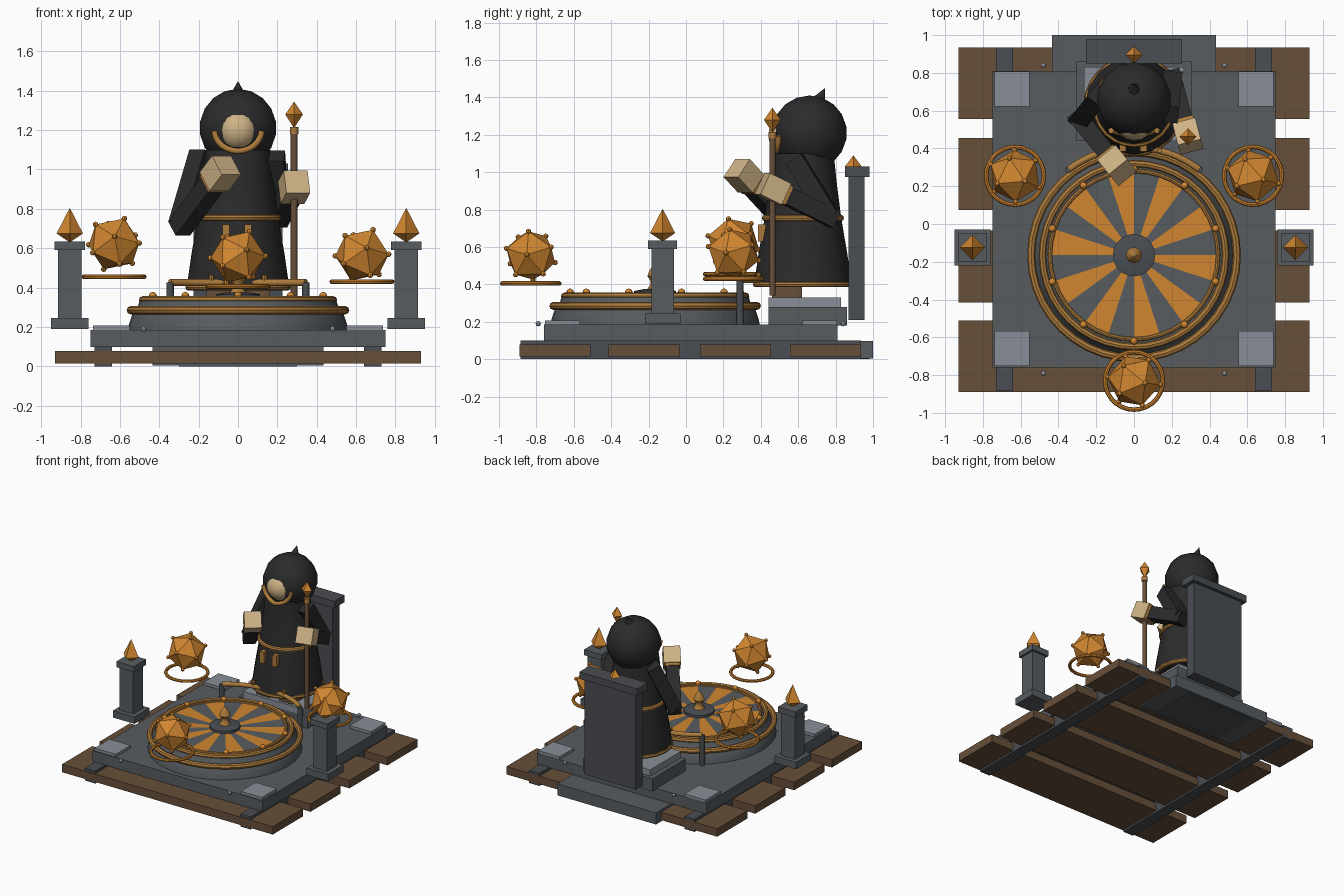
import bpy, bmesh, math
from mathutils import Vector, Matrix, Euler

if "Cube" in bpy.data.objects:
    bpy.data.objects.remove(bpy.data.objects["Cube"])


def material(name, rgb):
    m = bpy.data.materials.new(name)
    m.diffuse_color = (*rgb, 1)
    m.use_nodes = True
    m.node_tree.nodes["Principled BSDF"].inputs["Base Color"].default_value = m.diffuse_color
    return m


STONE = material("stone grey", (0.095, 0.107, 0.118))
SLATE = material("dark slate", (0.068, 0.075, 0.085))
PALE = material("pale stone", (0.25, 0.27, 0.31))
WOOD = material("brown wood", (0.135, 0.078, 0.042))
AMBER = material("amber", (0.64, 0.24, 0.03))
BRASS = material("brass", (0.42, 0.20, 0.045))
CLOTH = material("charcoal cloth", (0.024, 0.024, 0.024))
SKIN = material("tan skin", (0.62, 0.45, 0.24))


def finish(name, bm, mats, loc=(0, 0, 0), rot=None, smooth=False):
    bmesh.ops.recalc_face_normals(bm, faces=bm.faces)
    me = bpy.data.meshes.new(name)
    bm.to_mesh(me)
    bm.free()
    for m in mats if isinstance(mats, list) else [mats]:
        me.materials.append(m)
    ob = bpy.data.objects.new(name, me)
    ob.location = loc
    if rot is not None:
        ob.rotation_euler = rot
    bpy.context.collection.objects.link(ob)
    if smooth:
        bpy.ops.object.select_all(action='DESELECT')
        ob.select_set(True)
        bpy.context.view_layer.objects.active = ob
        bpy.ops.object.shade_smooth_by_angle(angle=math.radians(40))
    return ob


def box(name, mat, x0, x1, y0, y1, z0, z1):
    bm = bmesh.new()
    bmesh.ops.create_cube(bm, size=1)
    bmesh.ops.scale(bm, vec=(x1 - x0, y1 - y0, z1 - z0), verts=bm.verts)
    return finish(name, bm, mat, ((x0 + x1) / 2, (y0 + y1) / 2, (z0 + z1) / 2))


def lathe(name, mat, profile, loc, n=16, smooth=True, rot=None):
    """Spin (radius, height) points about z; the ends are capped."""
    bm = bmesh.new()
    rings = []
    for r, z in profile:
        if r == 0:
            rings.append([bm.verts.new((0, 0, z))])
        else:
            rings.append([bm.verts.new((r * math.cos(math.tau * i / n), r * math.sin(math.tau * i / n), z))
                          for i in range(n)])
    for a, b in zip(rings, rings[1:]):
        for i in range(n):
            q = [a[i % len(a)], a[(i + 1) % len(a)], b[(i + 1) % len(b)], b[i % len(b)]]
            bm.faces.new(list(dict.fromkeys(q)))
    for ring in (rings[0], rings[-1]):
        if len(ring) > 2:
            bm.faces.new(ring)
    return finish(name, bm, mat, loc, rot, smooth)


def torus(name, mat, loc, R, r, n=40, k=8):
    bm = bmesh.new()
    g = [[bm.verts.new(((R + r * math.cos(math.tau * j / k)) * math.cos(math.tau * i / n),
                        (R + r * math.cos(math.tau * j / k)) * math.sin(math.tau * i / n),
                        r * math.sin(math.tau * j / k))) for j in range(k)] for i in range(n)]
    for i in range(n):
        for j in range(k):
            bm.faces.new((g[i][j], g[(i + 1) % n][j], g[(i + 1) % n][(j + 1) % k], g[i][(j + 1) % k]))
    return finish(name, bm, mat, loc, smooth=True)


def ball(name, mat, loc, r, u=12, v=8):
    bm = bmesh.new()
    bmesh.ops.create_uvsphere(bm, u_segments=u, v_segments=v, radius=r)
    return finish(name, bm, mat, loc, smooth=True)


def tube(name, mat, pts, r):
    cu = bpy.data.curves.new(name, 'CURVE')
    cu.dimensions = '3D'
    cu.bevel_depth, cu.bevel_resolution, cu.use_fill_caps = r, 2, True
    s = cu.splines.new('POLY')
    s.points.add(len(pts) - 1)
    for p, c in zip(s.points, pts):
        p.co = (*c, 1)
    cu.materials.append(mat)
    ob = bpy.data.objects.new(name, cu)
    bpy.context.collection.objects.link(ob)
    return ob


def limb(name, mat, a, b, w):
    """Square bar from a to b."""
    a, b = Vector(a), Vector(b)
    bm = bmesh.new()
    bmesh.ops.create_cube(bm, size=1)
    bmesh.ops.scale(bm, vec=(w, w, (b - a).length), verts=bm.verts)
    return finish(name, bm, mat, (a + b) / 2, (b - a).to_track_quat('Z', 'Y').to_euler())


def gem(name, loc, r, low, high):
    return lathe(name, AMBER, [(0, -low), (r, 0), (0, high)], loc, 4, False)


# Timber raft
for i, y in enumerate((-0.89, -0.415, 0.075, 0.555)):
    box(f"plank_{i}", WOOD, -0.93, 0.93, y, y + 0.38, 0.015, 0.078)
for s in (-1, 1):
    box("batten", SLATE, s * 0.685 - 0.045, s * 0.685 + 0.045, -0.885, 0.935, 0, 0.1)

# Stone platform, corner plates and pins
box("platform", STONE, -0.75, 0.75, -0.76, 0.81, 0.098, 0.185)
box("back_step", STONE, -0.435, 0.435, 0.60, 1.0, 0.005, 0.097)
box("step_foot", SLATE, -0.3, 0.3, 0.6, 0.98, 0, 0.02)
for x in (-0.645, 0.645):
    for y in (-0.66, 0.715):
        box("corner_plate", PALE, x - 0.093, x + 0.093, y - 0.093, y + 0.093, 0.18, 0.207)
    for y in (-0.79, 0.84):
        ball("pin", PALE, (math.copysign(0.48, x), y, 0.19), 0.014, 8, 6)

# Figure plinth and back slab
box("plinth", STONE, -0.305, 0.305, 0.44, 0.86, 0.18, 0.28)
box("plinth_top", PALE, -0.265, 0.265, 0.44, 0.83, 0.28, 0.33)
box("back_slab", SLATE, -0.225, 0.225, 0.87, 0.955, 0.21, 0.975)
box("slab_cap", SLATE, -0.255, 0.255, 0.85, 0.98, 0.975, 1.03)
gem("slab_gem", (0, 0.895, 1.03), 0.045, 0.12, 0.06)

# Side pillars with gem tips
for s in (-1, 1):
    for part, w, z0, z1 in (("base", 0.095, 0.19, 0.245), ("shaft", 0.06, 0.24, 0.6), ("cap", 0.077, 0.59, 0.635)):
        box("pillar_" + part, STONE, s * 0.855 - w, s * 0.855 + w, -0.125 - w, -0.125 + w, z0, z1)
    gem("pillar_gem", (s * 0.855, -0.125, 0.675), 0.067, 0.045, 0.13)

# Round dais with brass rings
C = Vector((0, -0.165, 0))
lathe("dais", STONE, [(0.56, 0.18), (0.555, 0.21), (0.535, 0.27), (0.51, 0.3), (0.5, 0.335)], C, 40)
torus("outer_ring", BRASS, C + Vector((0, 0, 0.285)), 0.545, 0.021)
torus("inner_ring", BRASS, C + Vector((0, 0, 0.337)), 0.485, 0.019)
torus("wheel_rim", BRASS, C + Vector((0, 0, 0.343)), 0.445, 0.012)

# Wheel of alternating wedges
bm = bmesh.new()
hub = bm.verts.new((0, 0, 0.345))
rim = [bm.verts.new((0.44 * math.cos(math.tau * i / 60), 0.44 * math.sin(math.tau * i / 60), 0.345)) for i in range(60)]
for i in range(60):
    f = bm.faces.new((hub, rim[i], rim[(i + 1) % 60]))
    f.material_index = (i // 3) % 2
finish("wheel", bm, [STONE, AMBER], C)
for i in range(10):
    a = math.radians(18 + 36 * i)
    ball("rim_bead", AMBER, C + Vector((0.455 * math.cos(a), 0.455 * math.sin(a), 0.358)), 0.02, 8, 6)

# Hub and finial
lathe("hub", SLATE, [(0.112, 0.34), (0.112, 0.365), (0.06, 0.375)], C, 20)
lathe("hub_finial", BRASS, [(0.045, 0.37), (0.025, 0.4), (0.025, 0.42), (0.042, 0.445), (0.03, 0.475), (0.01, 0.5), (0, 0.51)], C, 12)

# Curved rail on two posts
arc = [C + Vector((0.57 * math.sin(t), 0.57 * math.cos(t), 0.425)) for t in [-0.65 + 1.3 * i / 16 for i in range(17)]]
tube("rail", BRASS, arc, 0.018)
for s in (-1, 1):
    lathe("rail_post", SLATE, [(0.019, 0.18), (0.019, 0.425)], (s * 0.345, 0.289, 0), 10)
    lathe("rail_knob", BRASS, [(0.014, 0.42), (0.014, 0.465)], (s * 0.135, 0.389, 0), 8)

# Floating lanterns: studded icosahedra above brass hoops
for x, y, z, hoop, turn in ((0, -0.83, 0.555, 0.405, 0.3), (-0.63, 0.255, 0.622, 0.455, 0.0), (0.63, 0.255, 0.565, 0.43, 0.15)):
    bm = bmesh.new()
    bmesh.ops.create_icosphere(bm, subdivisions=1, radius=0.142)
    bmesh.ops.rotate(bm, matrix=Euler((1.3, 0.1, turn)).to_matrix(), verts=bm.verts)
    corners = [v.co.copy() for v in bm.verts]
    for c in corners:
        bmesh.ops.create_uvsphere(bm, u_segments=8, v_segments=6, radius=0.014, matrix=Matrix.Translation(c))
    finish("lantern", bm, AMBER, (x, y, z))
    torus("lantern_hoop", AMBER, (x, y, hoop), 0.153, 0.012, 28)

# Robed figure: robe, trims and feet
Y = 0.625
lathe("robe", CLOTH, [(0.262, 0.39), (0.238, 0.56), (0.205, 0.755), (0.18, 0.95), (0.165, 1.1)], (0, Y, 0), 16)
torus("robe_hem", BRASS, (0, Y, 0.4), 0.253, 0.015, 24)
torus("belt", BRASS, (0, Y, 0.755), 0.203, 0.017, 24)
for x in (-0.06, 0.05):
    box("belt_tag", BRASS, x - 0.018, x + 0.018, 0.385, 0.43, 0.63, 0.72)
for s in (-1, 1):
    box("foot", WOOD, s * 0.1 - 0.06, s * 0.1 + 0.06, 0.46, 0.62, 0.33, 0.395)

# Hood, face and collar
ball("hood", CLOTH, (0, 0.66, 1.21), 0.2, 14, 9)
lathe("hood_peak", CLOTH, [(0.055, 0), (0.03, 0.04), (0, 0.1)], (0, 0.7, 1.36), 8, True, (-0.45, 0, 0))
ball("face", SKIN, (0, 0.545, 1.2), 0.105, 16, 10)
tube("collar", BRASS, [(0.122 * math.cos(t), 0.465 + 0.03 * abs(math.cos(t)), 1.205 + 0.112 * math.sin(t))
                       for t in [math.radians(185 + 170 * i / 12) for i in range(13)]], 0.016)

# Arms with cuffs and block hands
for shoulder, elbow, hand in (((-0.18, 0.68, 1.08), (-0.285, 0.55, 0.72), (-0.09, 0.31, 0.98)),
                              ((0.185, 0.58, 1.07), (0.205, 0.77, 0.76), (0.285, 0.465, 0.91))):
    e, h = Vector(elbow), Vector(hand)
    d = (h - e).normalized()
    limb("upper_arm", CLOTH, shoulder, elbow, 0.1)
    limb("forearm", CLOTH, e - d * 0.03, h - d * 0.05, 0.095)
    limb("cuff", BRASS, h - d * 0.085, h - d * 0.06, 0.108)
    limb("hand", SKIN, h - d * 0.065, h + d * 0.065, 0.125)

# Staff
lathe("staff", WOOD, [(0.017, 0.34), (0.017, 1.2)], (0.285, 0.462, 0), 10)
lathe("staff_collar", BRASS, [(0.022, 1.18), (0.022, 1.215)], (0.285, 0.462, 0), 10)
gem("staff_gem", (0.285, 0.462, 1.28), 0.045, 0.07, 0.065)
